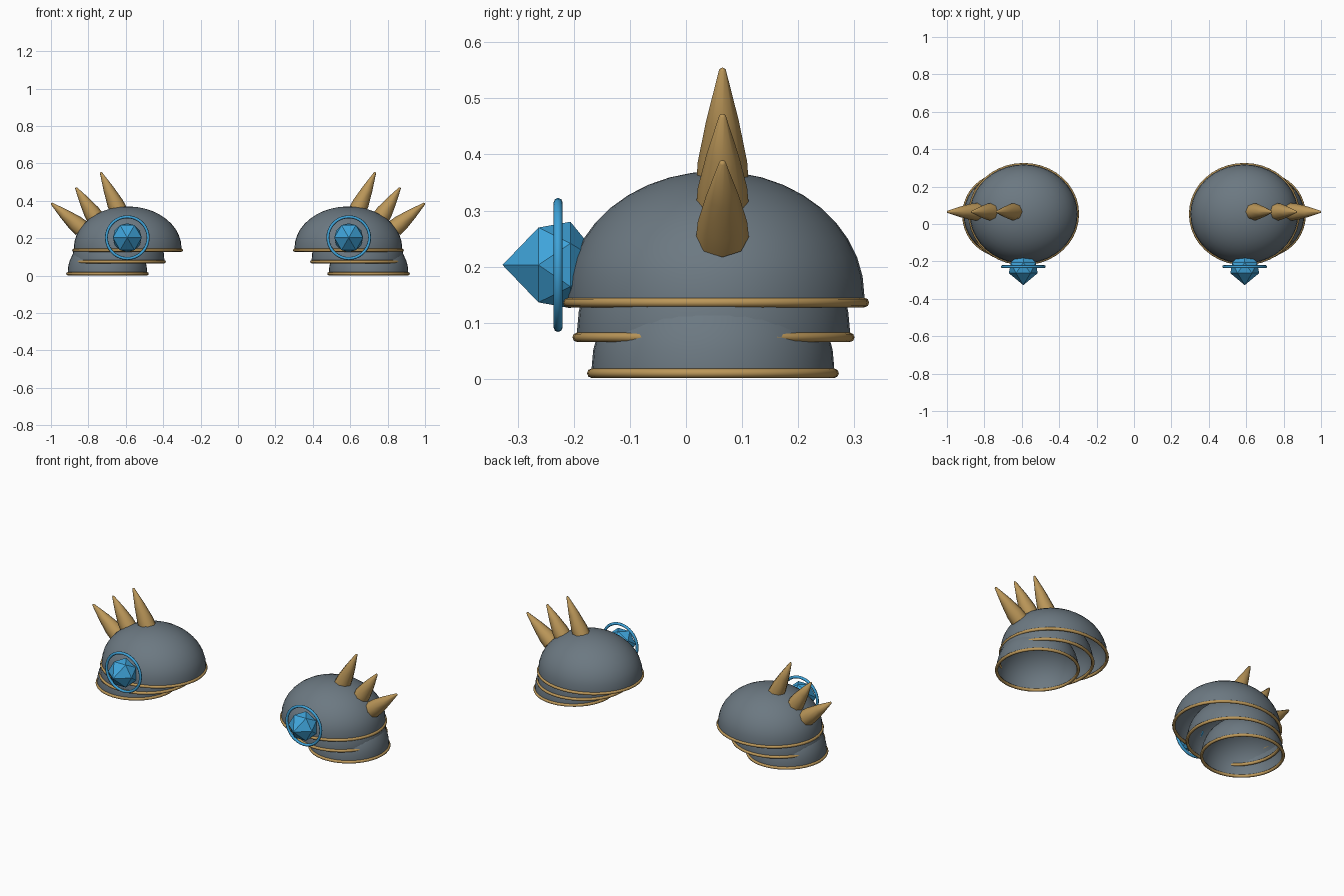
import bpy, bmesh, math
from mathutils import Vector, Matrix

if "Cube" in bpy.data.objects:
    bpy.data.objects.remove(bpy.data.objects["Cube"])


def material(name, rgb):
    m = bpy.data.materials.new(name)
    m.diffuse_color = (*rgb, 1)
    m.use_nodes = True
    m.node_tree.nodes["Principled BSDF"].inputs["Base Color"].default_value = m.diffuse_color
    return m


STEEL = material("steel grey", (0.15, 0.19, 0.222))
GOLD = material("gold", (0.50, 0.31, 0.10))
BLUE = material("gem blue", (0.05, 0.37, 0.70))


def finish(name, bm, mat, smooth=True):
    """Turn a bmesh into an object mirrored across x = 0."""
    bmesh.ops.recalc_face_normals(bm, faces=bm.faces)
    me = bpy.data.meshes.new(name)
    bm.to_mesh(me)
    bm.free()
    ob = bpy.data.objects.new(name, me)
    bpy.context.collection.objects.link(ob)
    me.materials.append(mat)
    if smooth:
        bpy.ops.object.select_all(action='DESELECT')
        ob.select_set(True)
        bpy.context.view_layer.objects.active = ob
        bpy.ops.object.shade_smooth_by_angle(angle=math.radians(50))
    ob.modifiers.new("Mirror", 'MIRROR').use_mirror_merge = False
    return ob


def skin(rings, closed=False):
    """Bridge rings of points; one-point rings make fans."""
    bm = bmesh.new()
    vs = [[bm.verts.new(p) for p in r] for r in rings]
    pairs = list(zip(vs, vs[1:])) + ([(vs[-1], vs[0])] if closed else [])
    for a, b in pairs:
        n = max(len(a), len(b))
        for i in range(n):
            j = (i + 1) % n
            if len(a) == 1:
                bm.faces.new((a[0], b[i], b[j]))
            elif len(b) == 1:
                bm.faces.new((a[i], a[j], b[0]))
            else:
                bm.faces.new((a[i], a[j], b[j], b[i]))
    return bm


def circle(mat, rx, ry, z, n, turn=0.0):
    if rx == 0:
        return [mat @ Vector((0, 0, z))]
    return [mat @ Vector((rx * math.cos(math.tau * i / n + turn),
                          ry * math.sin(math.tau * i / n + turn), z)) for i in range(n)]


def torus(mat, rx, ry, tube, n):
    rings = []
    for k in range(8):
        a = math.tau * k / 8
        d = tube * math.cos(a)
        rings.append(circle(mat, rx + d, ry + d, tube * math.sin(a), n))
    return skin(rings, closed=True)


# Three overlapping open shells, each with a gold rim
# name, centre x, centre y, rim z, radius x, radius y, wall height, dome height
SHELLS = [("upper", 0.590, 0.053, 0.136, 0.288, 0.265, 0.012, 0.222),
          ("middle", 0.640, 0.049, 0.074, 0.246, 0.243, 0.015, 0.205),
          ("lower", 0.698, 0.048, 0.010, 0.212, 0.216, 0.012, 0.190)]
for name, cx, cy, z0, rx, ry, wall, h in SHELLS:
    at = Matrix.Translation((cx, cy, z0))
    rings = [circle(at, rx, ry, 0, 40)]
    for k in range(11):
        a = math.pi / 2 * k / 10
        c = math.cos(a) if k < 10 else 0
        rings.append(circle(at, rx * c, ry * c, wall + h * math.sin(a), 40))
    finish(name + "_shell", skin(rings), STEEL)
    finish(name + "_rim", torus(at, rx, ry, 0.0085, 40), GOLD)

# Spikes leaning outward along the dome
SPIKES = [("inner_spike", (0.637, 0.345), (0.735, 0.555)),
          ("middle_spike", (0.762, 0.308), (0.868, 0.472)),
          ("outer_spike", (0.837, 0.253), (1.0, 0.388))]
for name, (bx, bz), (tx, tz) in SPIKES:
    base, tip = Vector((bx, 0.065, bz)), Vector((tx, 0.065, tz))
    axis = tip - base
    L = axis.length
    at = Matrix.Translation(base) @ axis.to_track_quat('Z', 'Y').to_matrix().to_4x4()
    profile = [(0, 0), (0.047, 0), (0.044, 0.2 * L), (0.029, 0.55 * L),
               (0.006, 0.98 * L), (0, L)]
    finish(name, skin([circle(at, r, r, z, 8) for r, z in profile]), GOLD)

# Faceted gem pointing forward, with staggered six-sided girdles
front = Matrix.Translation((0.592, -0.228, 0.203)) @ Matrix.Rotation(math.pi / 2, 4, 'X')
bm = skin([circle(front, r, r, z, 6, t) for r, z, t in
           [(0, 0.099, 0), (0.077, 0.035, 0), (0.077, -0.022, math.pi / 6), (0, -0.085, 0)]])
bmesh.ops.triangulate(bm, faces=bm.faces)
finish("gem", bm, BLUE, smooth=False)

# Ring around the gem
finish("gem_ring", torus(front, 0.1115, 0.1115, 0.008, 36), BLUE)
